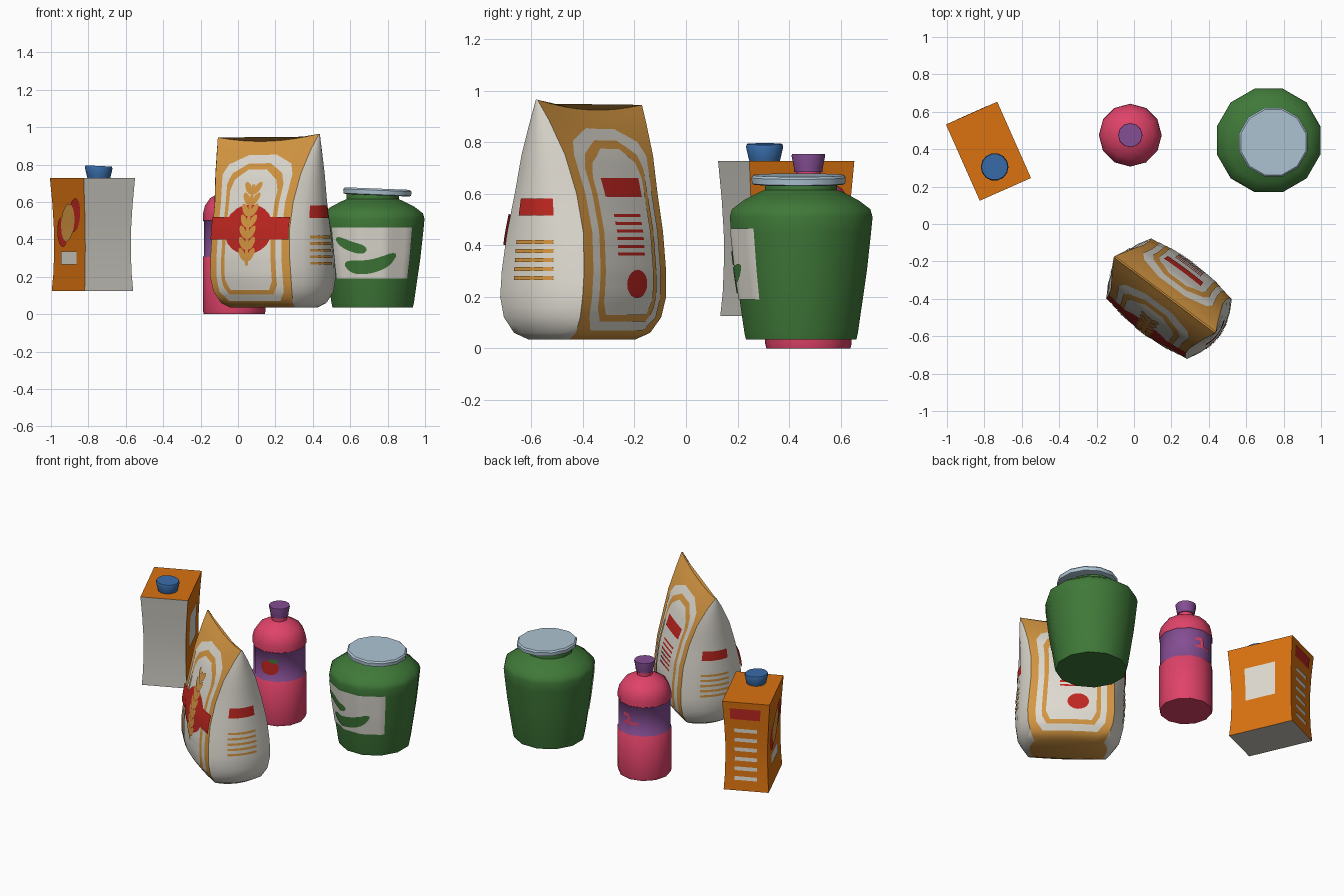
import bpy, bmesh, math
from mathutils import Vector as V

if "Cube" in bpy.data.objects:
    bpy.data.objects.remove(bpy.data.objects["Cube"])

COL = dict(orange=(.70, .17, .005), gold=(.67, .31, .055), cream=(.74, .71, .64), card_grey=(.57, .55, .50),
           red=(.53, .02, .015), blue=(.04, .15, .40), pink=(.74, .055, .14), purple=(.23, .075, .29),
           green=(.05, .19, .04), lid_blue=(.42, .55, .65))
M = {}
for k, c in COL.items():
    M[k] = bpy.data.materials.new(k)
    M[k].diffuse_color = (*c, 1)

def finish(name, bm, mats, angle=40, rule=None, recalc=True):
    if recalc:
        bmesh.ops.recalc_face_normals(bm, faces=bm.faces)
    bm.normal_update()
    if rule:
        for f in bm.faces:
            f.material_index = rule(f)
    me = bpy.data.meshes.new(name)
    bm.to_mesh(me)
    bm.free()
    ob = bpy.data.objects.new(name, me)
    bpy.context.collection.objects.link(ob)
    for m in mats:
        me.materials.append(M[m])
    bpy.ops.object.select_all(action='DESELECT')
    ob.select_set(True)
    bpy.context.view_layer.objects.active = ob
    bpy.ops.object.shade_smooth_by_angle(angle=math.radians(angle))
    return ob

def loft(name, rings, mats, **kw):
    bm = bmesh.new()
    vs = [[bm.verts.new(p) for p in r] for r in rings]
    n = len(vs[0])
    for a, b in zip(vs, vs[1:]):
        for i in range(n):
            bm.faces.new((a[i], a[(i + 1) % n], b[(i + 1) % n], b[i]))
    bm.faces.new(vs[0][::-1])
    bm.faces.new(vs[-1])
    return finish(name, bm, mats, **kw)

def interp(tab, z):
    for a, b in zip(tab, tab[1:]):
        if z <= b[0]:
            t = max(0, (z - a[0]) / (b[0] - a[0]))
            return [p + (q - p) * t for p, q in zip(a, b)][1:]
    return tab[-1][1:]

def lathe(name, cx, cy, prof, mats, n=12, phase=0, tilt=0, **kw):
    rings = [[(cx + r * math.cos(a), cy + r * math.sin(a), z - tilt * r * math.cos(a))
              for a in (math.radians(phase + 360 * i / n) for i in range(n))] for z, r in prof]
    return loft(name, rings, mats, **kw)

def round_surf(cx, cy, prof, n=12, phase=0):
    # point on a faceted turned body: a = degrees around, b = height
    def f(a, b, off):
        st = 360 / n
        loc = math.radians((a - phase) % st - st / 2)
        r = interp(prof, b)[0] * math.cos(math.radians(st / 2)) / math.cos(loc) + off
        return V((cx + r * math.cos(math.radians(a)), cy + r * math.sin(math.radians(a)), b))
    return f

# Painted details: thin sheets given as rows (height, left, right) on a surface
def patch(name, surf, rows, mat, off=.004, cols=8):
    bm = bmesh.new()
    fine = []
    for p, q in zip(rows, rows[1:]):
        k = max(1, round(abs(q[0] - p[0]) / .03))
        fine += [[x + (y - x) * i / k for x, y in zip(p, q)] for i in range(k)]
    fine.append(rows[-1])
    g = [[bm.verts.new(surf(l + (r - l) * i / cols, b, off)) for i in range(cols + 1)] for b, l, r in fine]
    for p, q in zip(g, g[1:]):
        for i in range(cols):
            bm.faces.new((p[i], p[i + 1], q[i + 1], q[i]))
    bm.normal_update()
    b, l, r = fine[len(fine) // 2]
    out = surf((l + r) / 2, b, 1) - surf((l + r) / 2, b, 0)
    if sum(f.normal.dot(out) for f in bm.faces) < 0:
        bmesh.ops.reverse_faces(bm, faces=bm.faces)
    return finish(name, bm, [mat], recalc=False)

def rect(a0, a1, b0, b1):
    return [(b0, a0, a1), (b1, a0, a1)]

def oval(a, b, ra, rb, shear=0, n=10):
    out = []
    for i in range(n + 1):
        t = -math.cos(math.pi * i / n)
        w = ra * max(.03, math.sqrt(max(0, 1 - t * t)))
        out.append((b + rb * t, a + shear * t - w, a + shear * t + w))
    return out

# ---------- flour bag ----------
U, F = V((.8, -.6, 0)), V((-.6, -.8, 0))
BAG = [(.035, .215, .10, .24), (.06, .24, .15, .28), (.12, .262, .185, .32), (.2, .27, .2, .335),
       (.3, .265, .2, .337), (.45, .258, .185, .335), (.6, .262, .15, .332), (.75, .285, .105, .335),
       (.88, .315, .045, .338), (.955, .338, .004, .338)]

def bag_pt(z, s, d, ds, face, off):
    hw, hd, sd = interp(BAG, z)
    t = max(0, (z - .035) / .92)
    c = V((.192, -.404, 0)).lerp(V((.165, -.377, 0)), t)
    if face == 'F':
        p = c + U * hw * s + F * ds * (hd * (1 + .1 * (1 - s * s)) + off)
    else:
        p = c + U * ds * (hw + (sd - hw) * (1 - d * d) + off) + F * hd * d
        s = ds
    p.z = z + t ** 5 * (.01 * s - .03 * (1 - s * s))
    return p

def bag_face(ds):
    return lambda a, b, o: bag_pt(b, a, 0, ds, 'F', o)

def bag_side(ds):
    return lambda a, b, o: bag_pt(b, 0, a, ds, 'S', o)

levels = []
for p, q in zip(BAG, BAG[1:]):
    levels += [p[0], (p[0] + q[0]) / 2]
levels.append(BAG[-1][0])
q8, q4 = [-1 + i / 4 for i in range(8)], [-1 + i / 3 for i in range(6)]
rings = [[bag_face(1)(s, z, 0) for s in q8] + [bag_side(1)(-d, z, 0) for d in q4]
         + [bag_face(-1)(-s, z, 0) for s in q8] + [bag_side(-1)(d, z, 0) for d in q4] for z in levels]
bag = loft('bag_body', rings, ['gold', 'cream'], angle=45)
# side panels are cream: loft faces run in ring order
for f in bag.data.polygons:
    f.material_index = 1 if len(f.vertices) == 4 and f.index % 28 in (*range(8, 14), *range(22, 28)) else 0

def framed(w, top, bot):
    return [(bot, -w * .85, w * .85), (bot + .05, -w, w), (top - .12, -w, w), (top - .06, -w * .85, w * .85),
            (top - .03, -w * .6, w * .6), (top, -w * .35, w * .35)]

for ds, nm in ((1, 'front'), (-1, 'back')):
    S = bag_face(ds)
    patch(f'bag_{nm}_panel', S, framed(.82, .87, .07), 'cream', .003)
    patch(f'bag_{nm}_frame', S, framed(.68, .82, .105), 'gold', .006)
    patch(f'bag_{nm}_inner', S, framed(.58, .785, .13), 'cream', .009)
    D = bag_side(ds)
    patch(f'bag_side_label_{nm}', D, rect(-.5, .5, .515, .58), 'red')
    for i in range(5):
        patch(f'bag_side_line_{nm}_{i}', D, rect(-.48, .48, .265 + .035 * i, .28 + .035 * i), 'gold')
S = bag_face(1)
patch('bag_red_band', S, rect(-1, 1, .40, .52), 'red', .010)
patch('bag_red_badge', S, oval(0, .455, .62, .135), 'red', .012)
patch('wheat_stem', S, rect(-.04, .04, .26, .70), 'gold', .014, 2)
for i in range(7):
    for sg in (-1, 1):
        patch(f'wheat_grain_{i}_{sg}', S, oval(sg * .11, .32 + .06 * i, .08, .035, sg * .06, 6), 'gold', .014, 2)
S = bag_face(-1)
patch('bag_back_title', S, rect(-.48, .42, .59, .665), 'red', .012)
for i in range(6):
    patch(f'bag_back_line_{i}', S, rect(-.36, .3, .36 + .03 * i, .372 + .03 * i), 'red', .012)
patch('bag_back_badge', S, oval(-.15, .25, .25, .055), 'red', .012)

# ---------- juice carton ----------
L, W, CC = V((.405, -.914, 0)), V((.914, .405, 0)), V((-.778, .389, 0))
BOX = [(.125, .217, .142), (.22, .209, .136), (.35, .205, .133), (.45, .206, .134), (.58, .212, .14), (.728, .223, .15)]

def carton_side(along, out, il, io):
    def f(a, b, off):
        h = interp(BOX, b)
        p = CC + along * h[il] * a + out * (h[io] + off)
        p.z = b
        return p
    return f

right, left = carton_side(L, W, 0, 1), carton_side(L, -W, 0, 1)
back = carton_side(W, -L, 1, 0)
rings = [[CC + L * hl * i + W * hw * j + V((0, 0, z)) for i, j in ((-1, -1), (1, -1), (1, 1), (-1, 1))]
         for z, hl, hw in BOX]
loft('carton_body', rings, ['orange', 'card_grey'],
     rule=lambda f: int(f.normal.dot(L) > .7 or f.normal.z < -.7))
lathe('carton_cap', -.745, .305, [(.725, .06), (.74, .064), (.782, .074), (.793, .07)], ['blue'], n=14, tilt=.05)
patch('carton_fruit_a', left, oval(.38, .53, .36, .09, .1), 'red')
patch('carton_fruit_b', left, oval(-.4, .44, .34, .08), 'red')
patch('carton_fruit_c', left, oval(-.02, .49, .42, .10, .12), 'gold', .007)
patch('carton_left_label', left, rect(-.5, .48, .265, .335), 'cream')
patch('carton_right_label', right, rect(-.48, .52, .35, .575), 'cream')
patch('carton_back_title', back, rect(-.62, .7, .61, .685), 'red')
for i in range(6):
    patch(f'carton_back_line_{i}', back, rect(-.5, .55, .195 + .065 * i, .22 + .065 * i), 'cream')

# ---------- bottle ----------
bx, by = -.02, .475
BOT = [(0, .163), (.02, .168), (.305, .168), (.312, .162), (.495, .162), (.502, .168), (.54, .167), (.58, .157),
       (.62, .13), (.65, .08), (.66, .048), (.69, .048)]
lathe('bottle_body', bx, by, BOT, ['pink', 'purple'],
      rule=lambda f: int(.306 < f.calc_center_median().z < .499))
lathe('bottle_cap', bx, by, [(.685, .055), (.70, .056), (.745, .065), (.755, .064)], ['purple'])
B = round_surf(bx, by, BOT)
patch('bottle_fruit', B, oval(-77, .395, 21, .05), 'red', .005)
patch('bottle_leaf', B, oval(-68, .442, 11, .014), 'green', .007)
patch('bottle_back_mark_a', B, rect(72, 90, .425, .445), 'pink', .005)
patch('bottle_back_mark_b', B, rect(84, 92, .39, .43), 'pink', .005)
patch('bottle_back_mark_c', B, rect(72, 112, .375, .392), 'pink', .005)

# ---------- pickle jar ----------
jx, jy = .72, .447
JAR = [(.035, .222), (.06, .228), (.30, .264), (.45, .281), (.51, .287), (.54, .278), (.575, .23), (.605, .17),
       (.615, .145), (.645, .145)]
lathe('jar_body', jx, jy, JAR, ['green'], phase=15)
lathe('jar_lid', .745, .437, [(.636, .175), (.64, .187), (.663, .189), (.672, .18)], ['lid_blue'],
      phase=15, tilt=.04)
J = round_surf(jx, jy, JAR, 12, 15)
patch('jar_label', J, rect(-141, -41, .19, .465), 'cream', .004, 20)

def pickle(name, a0, a1, b0, b1, sag, th):
    # curved pickle: a run of short slices following an arc
    bm = bmesh.new()
    n, pr = 16, []
    for i in range(n + 1):
        t = i / n
        b = b0 + (b1 - b0) * t - sag * 4 * t * (1 - t)
        h = th * max(.05, (1 - abs(2 * t - 1) ** 4)) ** .5
        a = a0 + (a1 - a0) * t
        pr.append((bm.verts.new(J(a, b - h, .008)), bm.verts.new(J(a, b + h, .008))))
    for p, q in zip(pr, pr[1:]):
        bm.faces.new((p[0], q[0], q[1], p[1]))
    finish(name, bm, ['green'], recalc=False)

pickle('pickle_upper', -134, -97, .40, .345, .01, .028)
pickle('pickle_lower', -125, -62, .265, .315, .035, .037)

for m in bpy.data.materials:
    if m.users and not m.is_grease_pencil:
        m.use_nodes = True
        m.node_tree.nodes["Principled BSDF"].inputs["Base Color"].default_value = m.diffuse_color
